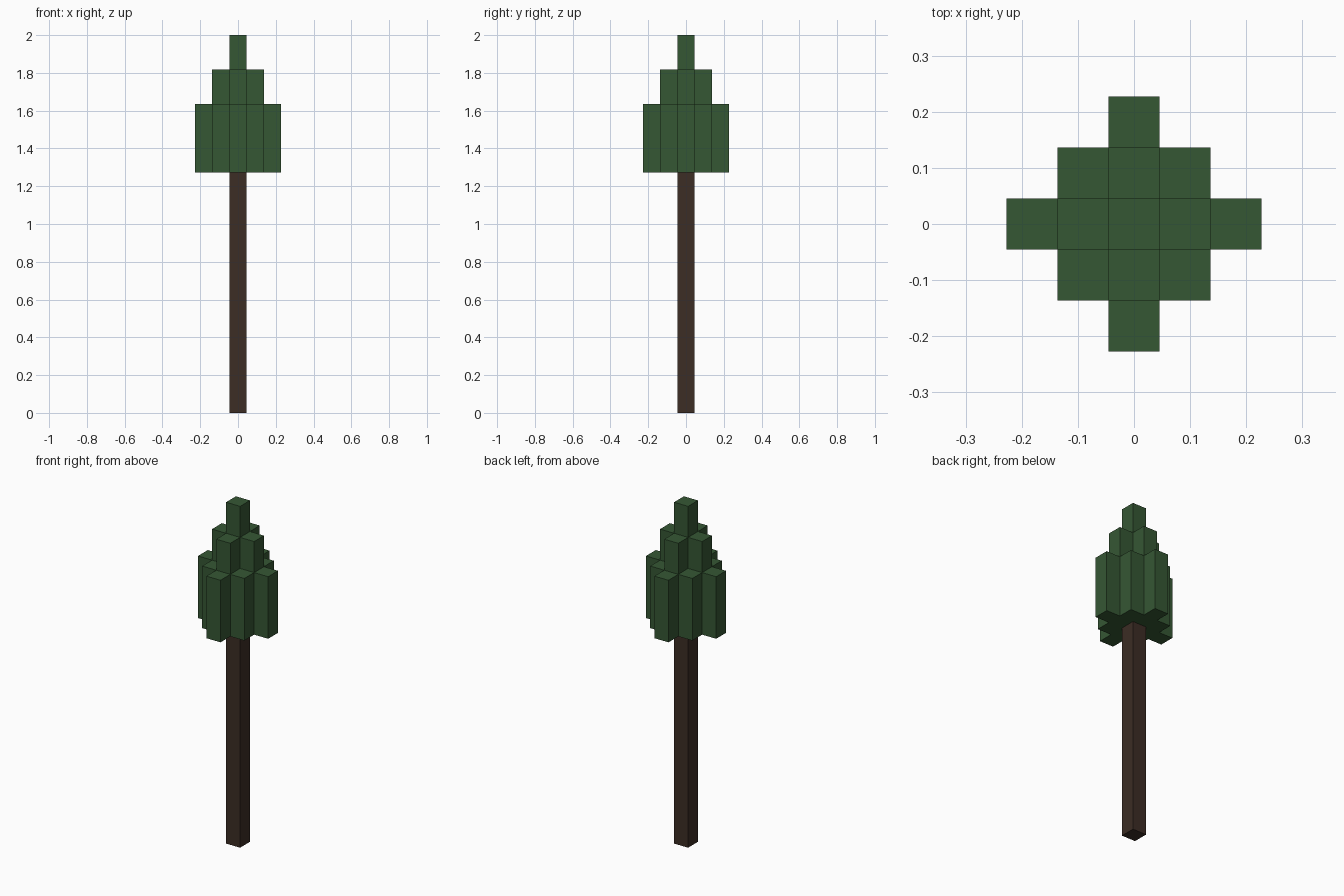
import bpy
import bmesh

cube = bpy.data.objects.get("Cube")
if cube:
    bpy.data.objects.remove(cube, do_unlink=True)

U = 1 / 11          # width of one block
BASE, PEAK = 14, 22  # canopy bottom and top, in blocks
RADIUS = 2


def material(name, rgb):
    mat = bpy.data.materials.new(name)
    mat.use_nodes = True
    mat.diffuse_color = (*rgb, 1)
    mat.node_tree.nodes["Principled BSDF"].inputs["Base Color"].default_value = (*rgb, 1)
    return mat


def finish(name, bm, mat):
    bmesh.ops.remove_doubles(bm, verts=bm.verts, dist=U / 100)
    bmesh.ops.recalc_face_normals(bm, faces=bm.faces)
    mesh = bpy.data.meshes.new(name)
    bm.to_mesh(mesh)
    bm.free()
    mesh.materials.append(mat)
    bpy.context.collection.objects.link(bpy.data.objects.new(name, mesh))


def quad(bm, points):
    bm.faces.new([bm.verts.new((x * U, y * U, z * U)) for x, y, z in points])


def height(x, y):
    """Top of the block column at a cell: a diamond stepping down by rings."""
    ring = abs(x) + abs(y)
    return PEAK - 2 * ring if ring <= RADIUS else BASE


# Trunk: one square post
bm = bmesh.new()
bmesh.ops.create_cube(bm, size=U)
for v in bm.verts:
    v.co.z = BASE * U if v.co.z > 0 else 0
finish("trunk", bm, material("dark brown bark", (0.045, 0.026, 0.018)))

# Canopy: stepped columns, with only the exposed faces kept
bm = bmesh.new()
cells = range(-RADIUS, RADIUS + 1)
for x, y in [(i, j) for i in cells for j in cells if height(i, j) > BASE]:
    top = height(x, y)
    corners = [(x - .5, y - .5), (x + .5, y - .5), (x + .5, y + .5), (x - .5, y + .5)]
    quad(bm, [(*c, top) for c in corners])
    if (x, y) != (0, 0):
        quad(bm, [(*c, BASE) for c in reversed(corners)])
    # Walls down to each lower neighbour
    for k, (dx, dy) in enumerate([(0, -1), (1, 0), (0, 1), (-1, 0)]):
        low = height(x + dx, y + dy)
        if low < top:
            a, b = corners[k], corners[(k + 1) % 4]
            quad(bm, [(*a, low), (*b, low), (*b, top), (*a, top)])
finish("canopy", bm, material("dark green leaves", (0.036, 0.095, 0.034)))
